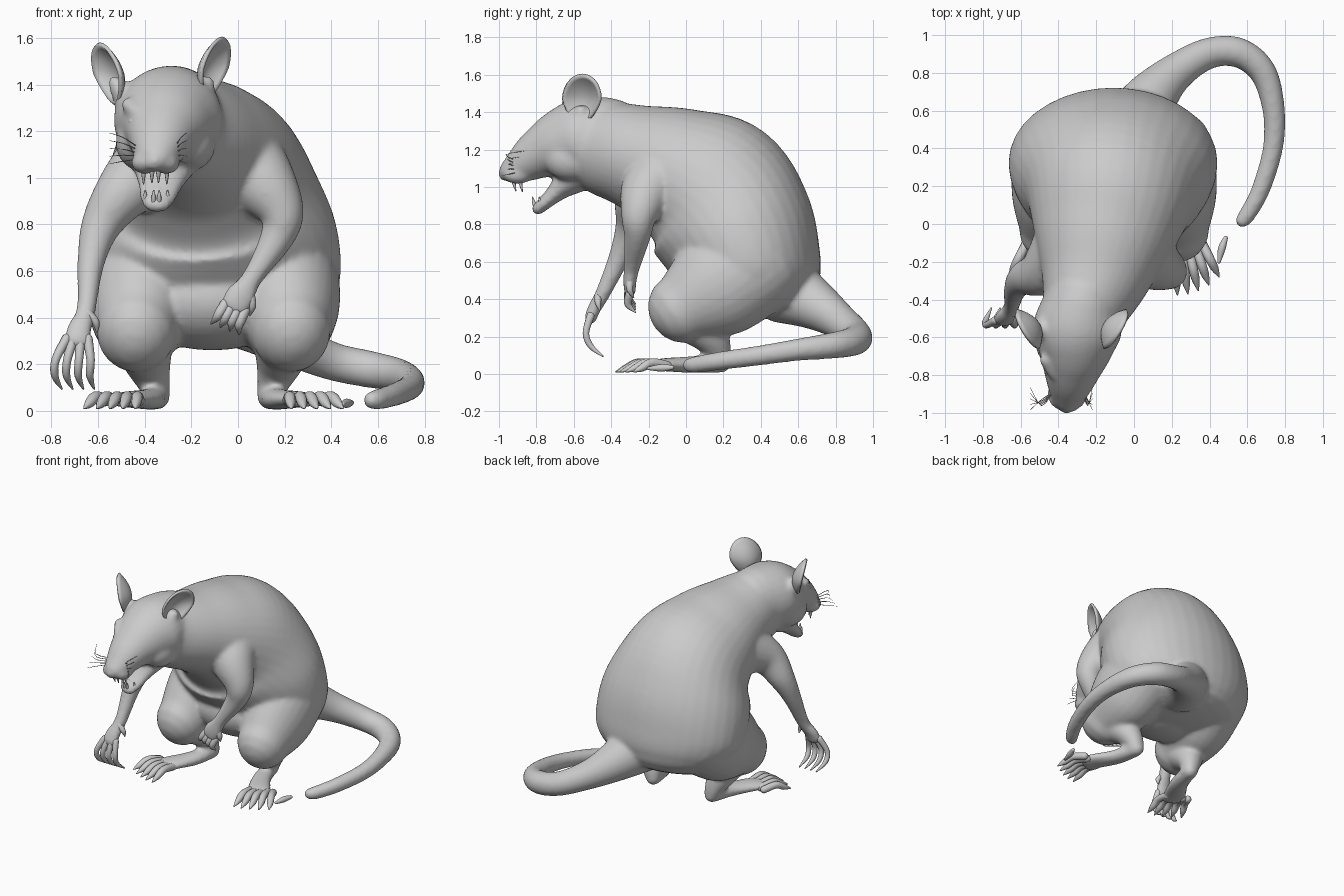
import bpy, bmesh, math
from mathutils import Vector

cube = bpy.data.objects.get("Cube")
if cube:
    bpy.data.objects.remove(cube, do_unlink=True)

grey = bpy.data.materials.new("plain grey")
grey.use_nodes = True
grey.diffuse_color = (0.6, 0.6, 0.6, 1)
grey.node_tree.nodes["Principled BSDF"].inputs["Base Color"].default_value = (0.6, 0.6, 0.6, 1)


def spline(pts, steps):
    """Smooth curve through tuples of any length."""
    out = []
    for i in range(len(pts) - 1):
        a, b, c, d = (pts[max(0, min(len(pts) - 1, i + k))] for k in (-1, 0, 1, 2))
        for s in range(steps):
            t = s / steps
            out.append([q + 0.5 * t * (r - p + t * (2*p - 5*q + 4*r - s2 + t * (3 * (q - r) + s2 - p)))
                        for p, q, r, s2 in zip(a, b, c, d)])
    return out + [list(pts[-1])]


def loft(bm, pts, sides=20, steps=6, ref=(1, 0, 0), dome=1):
    """Round-ended tube through (x, y, z, half width[, half height])."""
    path = spline([tuple(p) if len(p) == 5 else (*p, p[3]) for p in pts], steps)
    rings = []
    for i, p in enumerate(path):
        tan = (Vector(path[min(i + 1, len(path) - 1)][:3]) - Vector(path[max(i - 1, 0)][:3])).normalized()
        rings.append((Vector(p[:3]), tan, p[3], p[4]))

    def cap(ring, sign):
        c, t, a, b = ring
        return [(c + t * sign * dome * min(a, b) * math.sin(k), t, a * math.cos(k), b * math.cos(k))
                for k in (0.4, 0.8, 1.15, 1.45)]
    rings = cap(rings[0], -1)[::-1] + rings + cap(rings[-1], 1)
    loops = []
    for c, t, a, b in rings:
        r = Vector(ref)
        side = (r - t * r.dot(t)).normalized()
        up = side.cross(t)
        loops.append([bm.verts.new(c + side * a * math.cos(k) + up * b * math.sin(k))
                      for k in (2 * math.pi * n / sides for n in range(sides))])
    for l0, l1 in zip(loops, loops[1:]):
        for n in range(sides):
            m = (n + 1) % sides
            bm.faces.new((l0[n], l0[m], l1[m], l1[n]))
    bm.faces.new(loops[0][::-1])
    bm.faces.new(loops[-1])


def ball(bm, centre, radii):
    made = bmesh.ops.create_uvsphere(bm, u_segments=28, v_segments=16, radius=1)["verts"]
    for v in made:
        v.co = Vector(centre) + Vector(a * b for a, b in zip(v.co, radii))


def finish(bm, name):
    bmesh.ops.recalc_face_normals(bm, faces=bm.faces)
    for f in bm.faces:
        f.smooth = True
    mesh = bpy.data.meshes.new(name)
    bm.to_mesh(mesh)
    bm.free()
    mesh.materials.append(grey)
    obj = bpy.data.objects.new(name, mesh)
    bpy.context.collection.objects.link(obj)
    return obj


MID = -0.105    # middle of the hips
HEAD = -0.335   # middle of the face


def leg(p, s):
    """Carry a left-leg point to side s."""
    return (MID + s * (p[0] - MID), *p[1:])


# Torso, from rump to neck
body = bmesh.new()
loft(body, [(-.11, .38, .38, .42, .31), (-.11, .37, .44, .49, .35), (-.11, .34, .57, .55, .39),
            (-.115, .26, .78, .535, .43), (-.13, .13, .97, .45, .435), (-.165, -.07, 1.09, .375, .35),
            (-.21, -.28, 1.165, .295, .28), (-.26, -.45, 1.21, .23, .25), (-.29, -.56, 1.23, .2, .21)],
     36, dome=.3)
# Belly and underside of the chest
ball(body, (-.11, .19, .48), (.38, .29, .22))
ball(body, (-.14, .12, .72), (.38, .26, .22))

# Skull and muzzle
loft(body, [(-.27, -.42, 1.245, .21, .235), (-.3, -.56, 1.245, .235, .23), (-.315, -.68, 1.22, .195, .19),
            (-.33, -.78, 1.18, .152, .142), (-.345, -.88, 1.12, .11, .1),
            (-.355, -.95, 1.083, .073, .058), (-.36, -.965, 1.07, .045, .04)], 28)
# Open lower jaw
loft(body, [(-.31, -.55, 1.08, .15, .1), (-.325, -.64, 1.02, .12, .075), (-.335, -.7, .965, .095, .05),
            (-.345, -.755, .915, .08, .038), (-.352, -.79, .885, .06, .034)])
for s in (-1, 1):
    ball(body, (HEAD + .025 + s * .105, -.61, 1.15), (.11, .15, .12))         # cheek
    ball(body, (HEAD - .018 + s * .045, -.9, 1.065), (.06, .08, .05))         # whisker pad
    loft(body, [(HEAD + s * .045, -.835, 1.25, .018), (HEAD + s * .09, -.795, 1.275, .03),
                (HEAD + s * .135, -.72, 1.315, .032)])                        # brow
    loft(body, [(-.32 + s * .15, -.55, 1.34, .07), (-.325 + s * .185, -.56, 1.385, .045),
                (-.33 + s * .2, -.56, 1.41, .03)])                            # ear root
ball(body, (-.36, -.965, 1.07), (.042, .033, .032))                           # nose

# Thighs and shins
for s in (-1, 1):
    loft(body, [leg(p, s) for p in [(.17, .36, .6, .26, .29), (.205, .15, .46, .235, .28),
                                    (.225, -.025, .35, .175, .19)]], 28)
    loft(body, [leg(p, s) for p in [(.2, .02, .3, .13), (.175, .13, .2, .1), (.145, .18, .1, .065),
                                    (.14, .17, .065, .06)]])
    loft(body, [leg(p, s) for p in [(.135, .19, .058, .052), (.175, .03, .05, .065, .045),
                                    (.25, -.11, .05, .08, .036), (.285, -.17, .045, .085, .03)]])

# Arms with palms
loft(body, [(-.02, -.08, 1.08, .22), (.1, -.2, .98, .155), (.185, -.25, .85, .1),
            (.165, -.26, .74, .073), (.06, -.29, .57, .045), (.015, -.3, .5, .065, .036),
            (-.015, -.3, .45, .065, .033)])
loft(body, [(-.35, -.1, 1.05, .19), (-.48, -.25, .95, .13), (-.585, -.29, .8, .088),
            (-.63, -.35, .64, .06), (-.65, -.44, .44, .042), (-.68, -.49, .35, .055, .036),
            (-.69, -.51, .3, .058, .034)])

# Tail, curling round to the left
loft(body, [(.02, .54, .45, .19), (.1, .68, .375, .14), (.23, .81, .29, .1), (.4, .905, .215, .083),
            (.56, .905, .18, .08), (.685, .8, .155, .072), (.74, .6, .13, .06), (.735, .4, .1, .054),
            (.67, .18, .07, .05), (.6, .05, .05, .045), (.575, .02, .047, .04)], ref=(0, 0, 1))

# Weld all of the body into one smooth skin
obj = finish(body, "body")
weld = obj.modifiers.new("weld", "REMESH")
weld.mode = "VOXEL"
weld.voxel_size = 0.013
weld.use_smooth_shade = True
soft = obj.modifiers.new("soften", "SMOOTH")
soft.factor = 0.5
soft.iterations = 12

# Loose tail tip
bm = bmesh.new()
loft(bm, [(.485, -.075, .035, .012), (.465, -.13, .033, .02), (.45, -.2, .03, .009)], 12)
finish(bm, "tail_tip")

# Toes with claws
for s, name in ((1, "left_toes"), (-1, "right_toes")):
    bm = bmesh.new()
    for i in range(5):
        root = Vector((.215 + .036 * i, -.15 + .012 * i, .045))
        tip = Vector((.23 + .055 * i, -.375 + .006 * i * i, .012))
        knuckle = root.lerp(tip, .45) + Vector((0, 0, .03))
        pad = root.lerp(tip, .75) + Vector((0, 0, .013))
        loft(bm, [leg((*p, r), s) for p, r in
                  ((root, .026), (knuckle, .025), (pad, .021), (tip, .004))], 10, 4)
    finish(bm, name)

# Fingers with claws
bm = bmesh.new()
for i in range(4):
    loft(bm, [(-.735 + .03 * i, -.51, .31, .022), (-.782 + .05 * i, -.535, .22, .018),
              (-.785 + .05 * i, -.51, .15, .016), (-.755 + .046 * i, -.445, .095, .004)], 10, 4)
loft(bm, [(-.645, -.47, .42, .02), (-.61, -.47, .38, .017), (-.605, -.46, .34, .004)], 10, 4)
finish(bm, "right_fingers")
bm = bmesh.new()
for i in range(4):
    loft(bm, [(-.055 + .028 * i, -.3, .46 - .01 * i, .023), (-.085 + .03 * i, -.31, .41 - .012 * i, .021),
              (-.115 + .04 * i, -.27, .375 - .015 * i, .004)], 10, 4)
loft(bm, [(.05, -.3, .5, .022), (.06, -.3, .45, .018), (.05, -.28, .41, .004)], 10, 4)
finish(bm, "left_fingers")

# Ears: cupped discs, narrow at the root
for s, name, lift in ((1, "left_ear", 0), (-1, "right_ear", -.025)):
    bm = bmesh.new()
    across, out = Vector((s * .48, .88, 0)), Vector((s * .88, -.48, 0))
    up = Vector((s * .25, .03, .96))
    centre = Vector((-.33 + s * .215, -.55, 1.47 + lift))
    rows = []
    for j in range(9):
        r = j / 8
        row = []
        for n in range(28):
            k = 2 * math.pi * n / 28
            u, v = r * math.cos(k), r * math.sin(k)
            width = .115 * (1 + .3 * min(v, 0))
            row.append(bm.verts.new(centre + across * u * width + up * v * .135
                                    + out * (.06 * r * r - .04)) if j or not n else row[0])
        rows.append(row)
    for r0, r1 in zip(rows, rows[1:]):
        for n in range(28):
            m = (n + 1) % 28
            bm.faces.new([r0[n], r1[n], r1[m]] + ([r0[m]] if r0[m] != r0[n] else []))
    ear = finish(bm, name)
    shell = ear.modifiers.new("shell", "SOLIDIFY")
    shell.thickness = .016
    shell.offset = 0

# Eyes
bm = bmesh.new()
for s in (-1, 1):
    ball(bm, (HEAD + s * .108, -.785, 1.24), (.026, .028, .022))
finish(bm, "eyes")

# Teeth and tongue
bm = bmesh.new()
for x, y, size in ((-.014, -.925, .04), (.014, -.925, .04), (-.05, -.89, .045), (.05, -.89, .045)):
    loft(bm, [(-.355 + x, y, 1.04, .011), (-.355 + x, y + .005, 1.02, .01),
              (-.355 + x, y + .015, 1.02 - size, .003)], 8, 3)
for x, y in ((-.012, -.805), (.012, -.805), (-.048, -.77), (.048, -.77)):
    loft(bm, [(-.35 + x, y, .89, .01), (-.35 + x, y - .01, .92, .009),
              (-.35 + x, y - .015, .945, .003)], 8, 3)
finish(bm, "teeth")
bm = bmesh.new()
loft(bm, [(-.335, -.67, 1.02, .05, .02), (-.34, -.72, .98, .045, .018), (-.348, -.765, .945, .032, .012)])
finish(bm, "tongue")

# Whiskers
bm = bmesh.new()
for s, reach in ((-1, .12), (1, .05)):
    for i in range(5):
        x, z = -.35 + s * .08, 1.08 + .013 * i
        loft(bm, [(x, -.89, z, .0025), (x + s * reach * .5, -.93 - .008 * i, z + .012 * i - .008, .0022),
                  (x + s * reach, -.985 + .03 * i, z + .02 * i - .02, .001)], 5, 3)
finish(bm, "whiskers")
